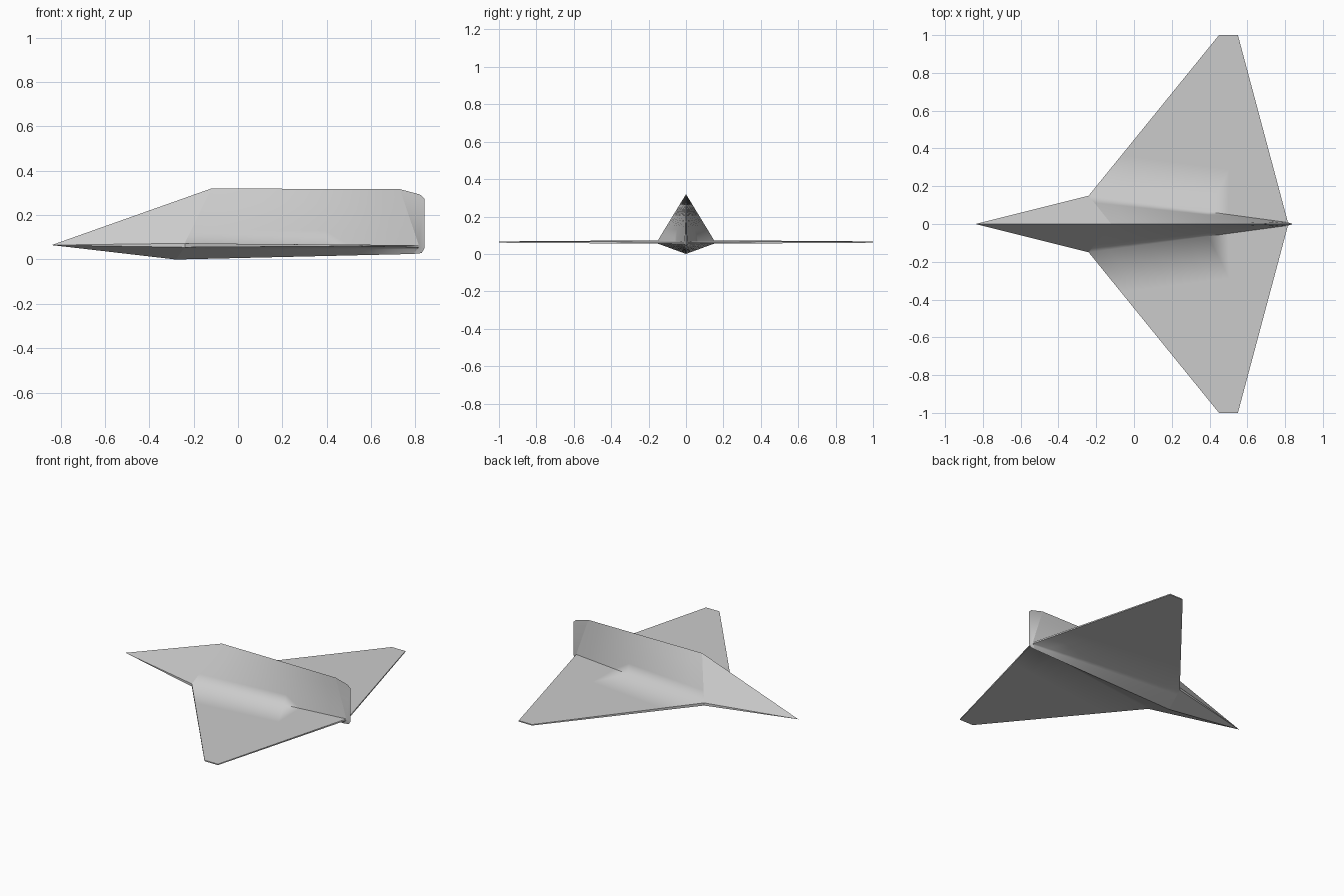
import bpy, bmesh, math
from mathutils import Vector as V

if "Cube" in bpy.data.objects:
    bpy.data.objects.remove(bpy.data.objects["Cube"])

bm = bmesh.new()

def face(*pts):
    bm.faces.new([bm.verts.new(p) for p in pts])

def loft(a0, a1, b0, b1, n=10, m=4):
    """Ruled patch between the lines a0-a1 and b0-b1."""
    def p(i, j):
        return a0.lerp(a1, i / n).lerp(b0.lerp(b1, i / n), j / m)
    for i in range(n):
        for j in range(m):
            face(p(i, j), p(i, j + 1), p(i + 1, j + 1), p(i + 1, j))

# Key points of one half
nose = V((-.84, 0, .065))
ridge_f, ridge_b = V((-.12, 0, .32)), V((.73, 0, .317))
keel_f, keel_b = V((-.28, 0, 0)), V((.79, 0, .025))
sh_u, sh_l = V((-.24, .15, .073)), V((-.24, .15, .055))
rt_u, rt_l = V((.815, .008, .064)), V((.815, .008, .054))
tip_u = [V((.45, 1, .067)), V((.55, 1, .067))]
tip_l = [V((.45, 1, .06)), V((.55, 1, .06))]

# Nose
face(nose, ridge_f, sh_u)
face(nose, sh_u, sh_l)
face(nose, sh_l, keel_f)

# Body flanks above and below the wing
loft(ridge_f, ridge_b, sh_u, rt_u)
loft(sh_l, rt_l, keel_f, keel_b)

# Rounded tail edge
tail = [ridge_b, V((.82, 0, .293)), V((.84, 0, .275)), V((.84, 0, .05)),
        V((.828, 0, .029)), keel_b]
for k in range(5):
    face(tail[k], rt_u if k < 3 else rt_l, tail[k + 1])
face(tail[3], rt_u, rt_l)

# Wing top, underside and rim
loft(sh_u, rt_u, tip_u[0], tip_u[1])
loft(tip_l[0], tip_l[1], sh_l, rt_l)
rim_u = [sh_u, *tip_u, rt_u]
rim_l = [sh_l, *tip_l, rt_l]
for k in range(3):
    loft(rim_u[k], rim_u[k + 1], rim_l[k], rim_l[k + 1],
         10 if k == 1 else 4, 1)

# Mirror to the other half
bmesh.ops.mirror(bm, geom=bm.verts[:] + bm.edges[:] + bm.faces[:],
                 axis='Y', merge_dist=0)
bmesh.ops.remove_doubles(bm, verts=bm.verts, dist=.0005)
bmesh.ops.recalc_face_normals(bm, faces=bm.faces)

# Smooth blend from body to wing, crisp ridge, keel, rims and nose
bm.normal_update()
for f in bm.faces:
    f.smooth = True
for e in bm.edges:
    centre = all(abs(v.co.y) < .001 for v in e.verts)
    front = all(v.co.x < -.11 and abs(v.co.y) < .151 for v in e.verts)
    angle = e.calc_face_angle(math.pi)
    e.smooth = not (centre or angle > math.radians(76)
                    or (front and angle > math.radians(20)
                        and any(len(f.verts) == 3 for f in e.link_faces)))

mesh = bpy.data.meshes.new("dart_hull")
bm.to_mesh(mesh)
bm.free()
bpy.context.collection.objects.link(bpy.data.objects.new("dart_hull", mesh))
